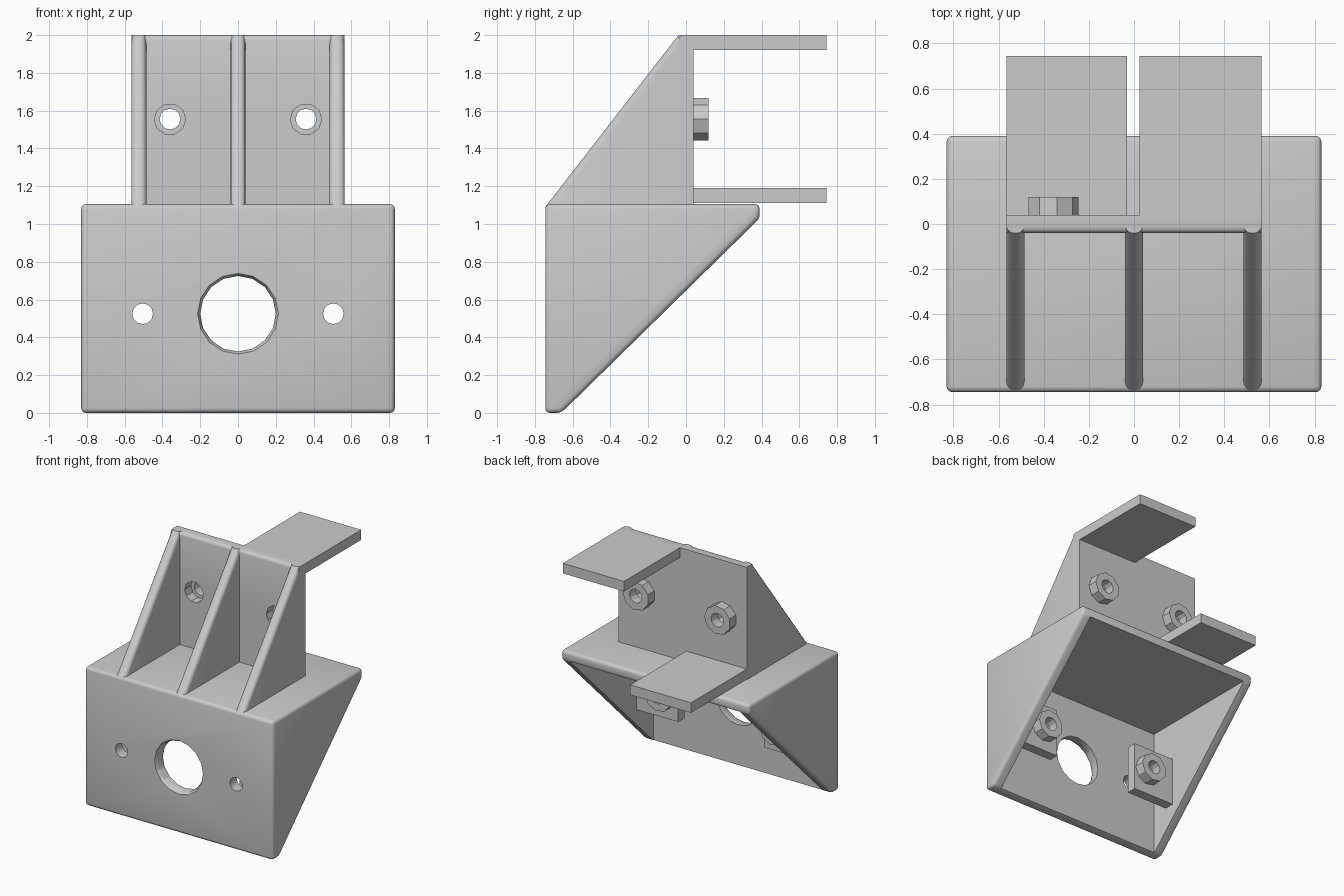
import bpy, bmesh, math
from mathutils import Vector

if "Cube" in bpy.data.objects:
    bpy.data.objects.remove(bpy.data.objects["Cube"], do_unlink=True)

grey = bpy.data.materials.new("light_grey")
grey.use_nodes = True
grey.diffuse_color = (0.6, 0.6, 0.6, 1)
grey.node_tree.nodes["Principled BSDF"].inputs["Base Color"].default_value = (0.6, 0.6, 0.6, 1)


def loft(name, ring_a, ring_b, round_edge=None, radius=0.025):
    """Solid between two matching rings; edges passing the rule get rounded."""
    bm = bmesh.new()
    a = [bm.verts.new(p) for p in ring_a]
    b = [bm.verts.new(p) for p in ring_b]
    bm.faces.new(a)
    bm.faces.new(b)
    for i in range(len(a)):
        j = (i + 1) % len(a)
        bm.faces.new((a[i], a[j], b[j], b[i]))
    bmesh.ops.recalc_face_normals(bm, faces=bm.faces)
    if round_edge:
        edges = [e for e in bm.edges if round_edge(*(v.co for v in e.verts))]
        bmesh.ops.bevel(bm, geom=edges, offset=radius, segments=3, profile=0.5,
                        affect='EDGES', clamp_overlap=True)
    mesh = bpy.data.meshes.new(name)
    bm.to_mesh(mesh)
    bm.free()
    mesh.materials.append(grey)
    obj = bpy.data.objects.new(name, mesh)
    bpy.context.scene.collection.objects.link(obj)
    return obj


def side_prism(name, profile, x0, x1, **kw):
    """Extrude a (y, z) profile across x."""
    return loft(name, [Vector((x0, y, z)) for y, z in profile],
                [Vector((x1, y, z)) for y, z in profile], **kw)


def box(name, x0, x1, y0, y1, z0, z1, **kw):
    return side_prism(name, [(y0, z0), (y1, z0), (y1, z1), (y0, z1)], x0, x1, **kw)


def drum(name, x, z, y0, y1, r0, r1, sides):
    """Round bar or cone lying along y, with a corner towards +x."""
    turns = [math.tau * i / sides for i in range(sides)]
    return loft(name, *[[Vector((x + r * math.cos(t), y, z + r * math.sin(t))) for t in turns]
                        for y, r in ((y0, r0), (y1, r1))])


def cut(obj, *cutters):
    for c in cutters:
        c.hide_render = True
        mod = obj.modifiers.new("cut", 'BOOLEAN')
        mod.operation, mod.solver, mod.object = 'DIFFERENCE', 'EXACT', c
        bpy.context.view_layer.objects.active = obj
        bpy.ops.object.modifier_apply(modifier=mod.name)
        bpy.data.objects.remove(c, do_unlink=True)


def nut(name, x, y, z):
    """Nine-sided boss with a screw hole."""
    obj = drum(name, x, z, y, y + 0.08, 0.115, 0.115, 9)
    cut(obj, drum("hole", x, z, y - 0.1, y + 0.2, 0.055, 0.055, 12))


T = 0.08                    # wall thickness
W, FRONT = 0.83, -0.745     # half width and front face of the housing
HZ = 0.525                  # height of the lower holes

# Wedge-shaped housing, hollow and open along its slanted underside
housing = side_prism("housing", [(FRONT, 0), (-0.66, 0), (0.39, 1.03), (0.39, 1.105), (FRONT, 1.105)],
                     -W, W, round_edge=lambda a, b: True)
cut(housing,
    side_prism("hollow", [(-0.66, -0.5), (0.9, -0.5), (0.9, 1.03), (-0.66, 1.03)], T - W, W - T),
    drum("centre_hole", 0, HZ, -0.9, -0.6, 0.2, 0.2, 16),
    drum("centre_rim", 0, HZ, FRONT - 0.01, FRONT + 0.03, 0.22, 0.195, 16),
    *[drum("screw_hole", s * 0.505, HZ, -0.9, -0.6, 0.055, 0.055, 12) for s in (-1, 1)])

# Nut brackets fixed to the inside of the housing side walls
for s, side in ((1, "left"), (-1, "right")):
    xs = sorted((s * 0.38, s * 0.76))
    bracket = box("nut_bracket_" + side, *xs, -0.525, -0.445, 0.33, 0.72)
    cut(bracket, drum("hole", s * 0.505, HZ, -0.6, -0.4, 0.083, 0.083, 10))
    nut("lower_nut_" + side, s * 0.505, -0.445, HZ)

# Upright plate with wide screw recesses, and its nuts behind
upright = box("upright_plate", -0.565, 0.565, -0.04, 0.04, 1.09, 2,
              round_edge=lambda a, b: min(a.z, b.z) > 1.9 and max(a.y, b.y) < 0)
cut(upright, *[drum("recess", s * 0.36, 1.555, -0.2, 0.2, 0.083, 0.083, 10) for s in (-1, 1)])
for s, side in ((1, "left"), (-1, "right")):
    nut("upper_nut_" + side, s * 0.36, 0.04, 1.555)

# Three slanted ribs with rounded leading edges
for name, x in (("right", -0.525), ("middle", 0), ("left", 0.525)):
    side_prism("rib_" + name, [(FRONT, 1.09), (0.038, 1.09), (0.038, 2), (-0.04, 2)],
               x - T / 2, x + T / 2, radius=0.03,
               round_edge=lambda a, b: abs(a.x - b.x) < 0.001 and max(a.y, b.y) < 0
               and abs(a.z - b.z) > 0.5)

# Two rear flaps, one high and one low
box("upper_flap", 0.025, 0.565, 0.03, 0.745, 1.92, 2)
box("lower_flap", -0.565, -0.03, 0.03, 0.745, 1.11, 1.19)

# Smooth the rounded edges only
bpy.ops.object.select_all(action='DESELECT')
for obj in bpy.context.scene.objects:
    if obj.type == 'MESH' and obj.name.startswith(("housing", "rib", "upright")):
        obj.select_set(True)
        bpy.context.view_layer.objects.active = obj
bpy.ops.object.shade_smooth_by_angle(angle=math.radians(35))
